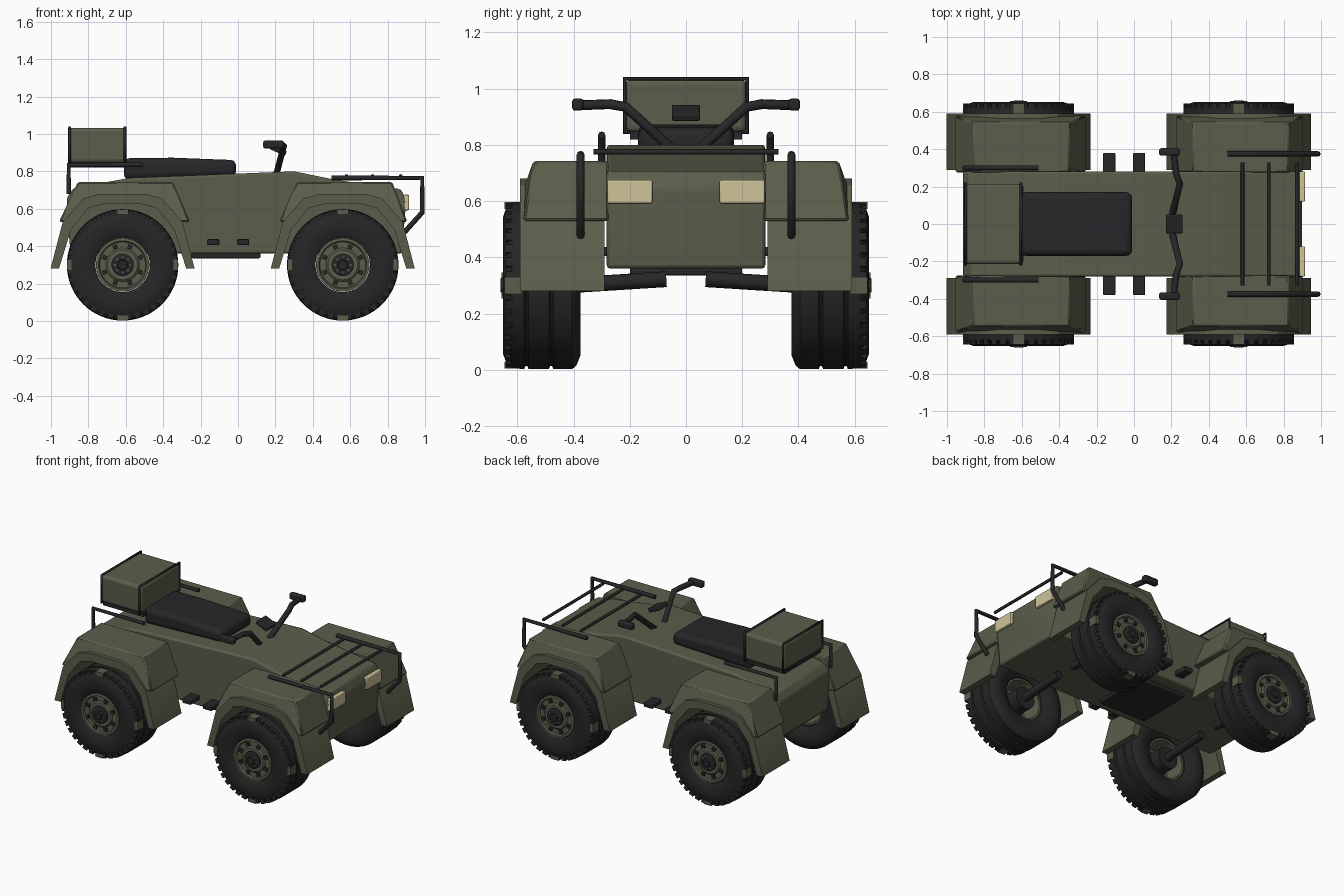
import bpy, bmesh, math
from mathutils import Vector, Matrix

if "Cube" in bpy.data.objects:
    bpy.data.objects.remove(bpy.data.objects["Cube"])


def material(name, rgb):
    m = bpy.data.materials.new(name)
    m.diffuse_color = (*rgb, 1)
    m.use_nodes = True
    m.node_tree.nodes["Principled BSDF"].inputs["Base Color"].default_value = m.diffuse_color
    return m


GREEN = material("olive paint", (0.105, 0.11, 0.07))
DARK = material("dark metal", (0.02, 0.02, 0.022))
RUBBER = material("black rubber", (0.019, 0.019, 0.019))
LAMP = material("lamp cream", (0.62, 0.55, 0.32))


def finish(name, bm, mat, bevel=0, segs=2, smooth=True):
    bmesh.ops.recalc_face_normals(bm, faces=bm.faces)
    me = bpy.data.meshes.new(name)
    bm.to_mesh(me)
    bm.free()
    ob = bpy.data.objects.new(name, me)
    bpy.context.collection.objects.link(ob)
    me.materials.append(mat)
    if bevel:
        b = ob.modifiers.new("bevel", 'BEVEL')
        b.width, b.segments, b.limit_method = bevel, segs, 'ANGLE'
    if smooth:
        bpy.ops.object.select_all(action='DESELECT')
        ob.select_set(True)
        bpy.context.view_layer.objects.active = ob
        bpy.ops.object.shade_smooth_by_angle(angle=math.radians(32))
    return ob


def add_box(bm, lo, hi, mat=Matrix()):
    lo, hi = Vector(lo), Vector(hi)
    m = mat @ Matrix.Translation((lo + hi) / 2) @ Matrix.Diagonal((*(hi - lo), 1))
    bmesh.ops.create_cube(bm, size=1, matrix=m)


def box(name, lo, hi, mat, bevel=0, segs=2):
    bm = bmesh.new()
    add_box(bm, lo, hi)
    return finish(name, bm, mat, bevel, segs)


def prism(name, pts, y0, y1, mat, bevel=0, segs=2, shape=None):
    # side profile (x, z) extruded along y
    bm = bmesh.new()
    f = bm.faces.new([bm.verts.new((x, y0, z)) for x, z in pts])
    r = bmesh.ops.extrude_face_region(bm, geom=[f])
    for v in r["geom"]:
        if isinstance(v, bmesh.types.BMVert):
            v.co.y = shape(v.co) if shape else y1
    return finish(name, bm, mat, bevel, segs)


def tube(name, pts, r, mat, closed=False):
    cu = bpy.data.curves.new(name, 'CURVE')
    cu.dimensions, cu.bevel_depth, cu.bevel_resolution = '3D', r, 2
    cu.use_fill_caps = True
    s = cu.splines.new('POLY')
    s.points.add(len(pts) - 1)
    for p, co in zip(s.points, pts):
        p.co = (*co, 1)
    s.use_cyclic_u = closed
    ob = bpy.data.objects.new(name, cu)
    bpy.context.collection.objects.link(ob)
    cu.materials.append(mat)
    return ob


def lathe(name, prof, c, side, mat, n=48, closed=False):
    # profile of (radius, y) spun about the wheel axle
    bm = bmesh.new()
    rings = []
    for r, y in prof:
        rings.append([bm.verts.new((c[0] + r * math.cos(a), side * y, c[1] + r * math.sin(a)))
                      for a in (2 * math.pi * i / n for i in range(n))])
    for a, b in zip(rings, rings[1:] + (rings[:1] if closed else [])):
        for i in range(n):
            bm.faces.new((a[i], a[(i + 1) % n], b[(i + 1) % n], b[i]))
    if not closed:
        bm.faces.new(rings[0])
        bm.faces.new(rings[-1])
    return finish(name, bm, mat)


def around(name, c, side, count, lo, hi, mat, start=0.0):
    # boxes repeated around the axle; x is the radial direction
    bm = bmesh.new()
    for i in range(count):
        m = Matrix.Translation((c[0], 0, c[1])) @ Matrix.Rotation(start + 2 * math.pi * i / count, 4, 'Y')
        ys = sorted((lo[1] * side, hi[1] * side))
        add_box(bm, (lo[0], ys[0], lo[2]), (hi[0], ys[1], hi[2]), m)
    return finish(name, bm, mat, smooth=False)


# Hull
prism("hull", [(-0.90, 0.40), (-0.915, 0.66), (-0.88, 0.71), (-0.58, 0.765), (0.30, 0.80),
               (0.52, 0.755), (0.87, 0.705), (0.90, 0.645), (0.875, 0.36), (-0.86, 0.36)],
      -0.282, 0.282, GREEN, 0.012)
box("belly_plate", (-0.25, -0.2, 0.335), (0.12, 0.2, 0.365), DARK, 0.008)

# Seat and cargo box
prism("seat", [(-0.61, 0.755), (-0.61, 0.87), (-0.35, 0.873), (-0.01, 0.86), (-0.01, 0.775)],
      -0.17, 0.17, DARK, 0.03, 3)
box("cargo_box", (-0.905, -0.215, 0.845), (-0.595, 0.215, 1.033), GREEN, 0.02, 3)
box("cargo_base", (-0.90, -0.20, 0.82), (-0.59, 0.20, 0.85), DARK)
for x in (-0.90, -0.605):
    tube("cargo_strap", [(x, -0.218, 0.845), (x, 0.218, 0.845), (x, 0.218, 1.035), (x, -0.218, 1.035)],
         0.008, DARK, True)

# Front rack cross bars
for x in (0.58, 0.72, 0.87):
    tube("front_rack_bar", [(x, -0.33, 0.775), (x, 0.33, 0.775)], 0.01, DARK)

# Steering display, tilted
bm = bmesh.new()
add_box(bm, (-0.045, -0.05, -0.014), (0.045, 0.05, 0.014),
        Matrix.Translation((0.215, 0, 0.914)) @ Matrix.Rotation(math.radians(24), 4, 'Y'))
finish("steering_pad", bm, DARK, 0.006)

for s in (1, -1):
    def span(y0, y1):
        return sorted((s * y0, s * y1))

    # Racks
    tube("rear_rail", [(-0.905, s * 0.30, 0.68), (-0.905, s * 0.30, 0.835), (-0.51, s * 0.30, 0.835)], 0.013, DARK)
    tube("front_rail", [(0.50, s * 0.375, 0.765), (0.985, s * 0.375, 0.765),
                        (0.985, s * 0.375, 0.58), (0.89, s * 0.375, 0.475)], 0.014, DARK)

    # Handlebar
    tube("handlebar", [(0.205, s * 0.05, 0.785), (0.245, s * 0.215, 0.935),
                       (0.225, s * 0.27, 0.945), (0.21, s * 0.40, 0.94)], 0.018, DARK)
    a, b = span(0.365, 0.405)
    box("hand_grip", (0.135, a, 0.922), (0.245, b, 0.965), DARK, 0.01)

    # Head lamp and foot pegs
    a, b = span(0.12, 0.28)
    box("head_lamp", (0.885, a, 0.592), (0.914, b, 0.675), LAMP, 0.005)
    a, b = span(0.26, 0.38)
    for x in (-0.165, -0.005):
        box("foot_peg", (x, a, 0.405), (x + 0.065, b, 0.437), DARK, 0.005)

    for end, cx in (("rear", -0.617), ("front", 0.56)):
        # Mudguard: tapered upper shell and arched lip
        inner = [(0.285, 0.53), (0.19, 0.63), (-0.19, 0.63), (-0.285, 0.53)]
        shell = [(-0.34, 0.53), (-0.245, 0.742), (0.265, 0.742), (0.345, 0.53)]
        if end == "rear":
            shell = [(-x, z) for x, z in reversed(shell)]
            shell = [(-0.34, 0.53), (-0.24, 0.742), (0.27, 0.742), (0.36, 0.53)]
        prism(end + "_mudguard", [(cx + x, z) for x, z in shell + inner], s * 0.275, 0, GREEN, 0.008, 1,
              lambda co: s * (0.545 if co.z > 0.7 else 0.58))
        half = [(0.385, 0.28), (0.32, 0.53), (0.21, 0.655), (0.12, 0.68)]
        low = [(0.34, 0.28), (0.275, 0.49), (0.18, 0.605), (0.10, 0.625)]
        lip = [(-x, z) for x, z in half] + half[::-1] + low + [(-x, z) for x, z in reversed(low)]
        prism(end + "_arch_lip", [(cx + x, z) for x, z in lip], s * 0.29, s * 0.59, GREEN)

        # Tyre with tread grooves, shoulder lugs and painted marks
        c = (cx, 0.30)
        lathe(end + "_tyre", [(0.145, 0.41), (0.20, 0.38), (0.25, 0.376), (0.285, 0.39), (0.298, 0.405),
                              (0.298, 0.472), (0.286, 0.477), (0.286, 0.483), (0.298, 0.488),
                              (0.298, 0.56), (0.286, 0.565), (0.286, 0.571), (0.298, 0.576),
                              (0.294, 0.62), (0.275, 0.64), (0.24, 0.652), (0.18, 0.652), (0.145, 0.635)],
              c, s, RUBBER, 64, True)
        around(end + "_tread_lugs", c, s, 36, (0.262, 0.59, -0.016), (0.294, 0.643, 0.016), RUBBER, 0.06)
        around(end + "_tyre_marks", c, s, 4, (0.272, 0.585, -0.028), (0.2965, 0.645, 0.028), GREEN)

        # Rim, hub and bolts
        lathe(end + "_rim", [(0.143, 0.42), (0.143, 0.638), (0.128, 0.64), (0.122, 0.628), (0.09, 0.628),
                             (0.08, 0.636), (0.02, 0.636), (0.02, 0.56), (0.125, 0.56), (0.13, 0.42)],
              c, s, GREEN, 48, True)
        lathe(end + "_hub", [(0.06, 0.55), (0.06, 0.645), (0.05, 0.65), (0.028, 0.65),
                             (0.025, 0.66), (0.01, 0.66)], c, s, DARK, 24)
        around(end + "_rim_bolts", c, s, 8, (0.093, 0.61, -0.012), (0.115, 0.64, 0.012), DARK, math.pi / 8)
        around(end + "_hub_studs", c, s, 8, (0.036, 0.64, -0.005), (0.046, 0.657, 0.005), GREEN)
        lathe(end + "_inner_hub", [(0.075, 0.40), (0.075, 0.55), (0.11, 0.56), (0.11, 0.57)], c, s, DARK, 24)

        # Half axle
        tube(end + "_half_axle", [(cx, s * 0.07, 0.322), (cx, s * 0.42, 0.30)], 0.028, DARK)
